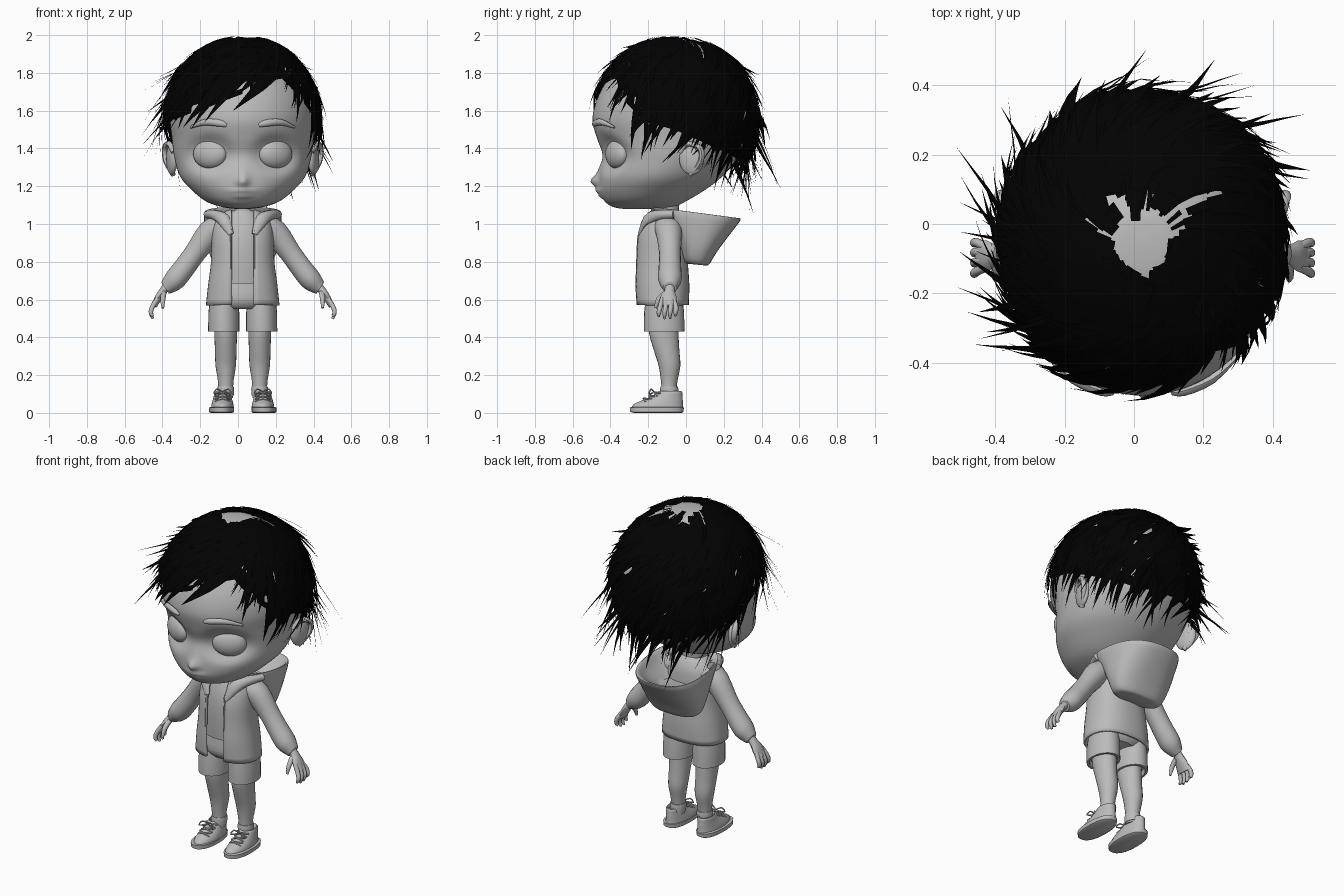
import bpy, bmesh, random
from math import sin, cos, pi, radians, asin, exp
from mathutils import Vector, Matrix

random.seed(4)
if "Cube" in bpy.data.objects:
    bpy.data.objects.remove(bpy.data.objects["Cube"], do_unlink=True)
CX = 0.025  # the body's centre line


def material(name, rgb):
    m = bpy.data.materials.new(name)
    m.use_nodes = True
    m.diffuse_color = (*rgb, 1)
    m.node_tree.nodes["Principled BSDF"].inputs["Base Color"].default_value = (*rgb, 1)
    return m


GREY = material("plain grey", (0.5, 0.5, 0.5))
BLACK = material("black hair", (0.0005, 0.0005, 0.0005))


def make(name, verts, faces, mat=GREY, mirror=False, angle=45, fix=True):
    me = bpy.data.meshes.new(name)
    me.from_pydata([tuple(v) for v in verts], [], faces)
    if fix:
        bm = bmesh.new()
        bm.from_mesh(me)
        bmesh.ops.recalc_face_normals(bm, faces=bm.faces)
        bm.to_mesh(me)
        bm.free()
    me.materials.append(mat)
    me.shade_smooth()
    me.set_sharp_from_angle(angle=radians(angle))
    ob = bpy.data.objects.new(name, me)
    ob.location.x = CX
    bpy.context.scene.collection.objects.link(ob)
    if mirror:
        ob.modifiers.new("Mirror", "MIRROR").use_mirror_merge = False
    return ob


def spline(rows, k):
    """Smooth rows of numbers, k steps between neighbours."""
    out, last = [], len(rows) - 1
    for i in range(last):
        quad = list(zip(rows[max(i - 1, 0)], rows[i], rows[i + 1], rows[min(i + 2, last)]))
        for j in range(k):
            t = j / k
            out.append([0.5 * (2 * b + (c - a) * t + (2 * a - 5 * b + 4 * c - d) * t * t
                               + (3 * b - a - 3 * c + d) * t ** 3) for a, b, c, d in quad])
    return out + [list(rows[-1])]


def bridge(rings, closed=True, caps=True):
    n = len(rings[0])
    faces = [(i * n + j, i * n + (j + 1) % n, (i + 1) * n + (j + 1) % n, (i + 1) * n + j)
             for i in range(len(rings) - 1) for j in range(n if closed else n - 1)]
    if caps:
        faces += [tuple(range(n)), tuple(range(len(rings) * n - n, len(rings) * n))]
    return [v for r in rings for v in r], faces


def loft(name, rows, k=2, n=24, x=0, gap=0, power=1, **kw):
    """Level rings: z, half width, front y, back y, optional tilt."""
    rings = []
    for z, hw, yf, yb, *tilt in spline(rows, k):
        a0 = asin(min(1, gap / hw) ** (1 / power))
        ring = []
        for j in range(n):
            a = a0 + (2 * pi - 2 * a0) * j / (n - 1 if gap else n)
            s, c = sin(a), cos(a)
            s, c = (abs(s) ** power * (1 if s > 0 else -1), abs(c) ** power * (1 if c > 0 else -1))
            dy = -c * (yb - yf) / 2
            ring.append(Vector((x + s * hw, (yf + yb) / 2 + dy, z + (tilt[0] * dy if tilt else 0))))
        rings.append(ring)
    return make(name, *bridge(rings, not gap, not gap), **kw)


def tube_data(rows, k=3, n=12):
    """Rings across a path: x, y, z, radius along y, other radius."""
    pts, rings = spline(rows, k), []
    for i, (x, y, z, ra, rb) in enumerate(pts):
        t = (Vector(pts[min(i + 1, len(pts) - 1)][:3]) - Vector(pts[max(i - 1, 0)][:3])).normalized()
        u = Vector((0, 1, 0)) - t * t.y
        u = u.normalized() if u.length > 0.05 else Vector((1, 0, 0))
        v = t.cross(u)
        rings.append([Vector((x, y, z)) + u * ra * cos(2 * pi * j / n) + v * rb * sin(2 * pi * j / n)
                      for j in range(n)])
    return bridge(rings)


def tubes(name, paths, n=8, **kw):
    verts, faces = [], []
    for p in paths:
        v, f = tube_data(p, n=n)
        faces += [tuple(i + len(verts) for i in q) for q in f]
        verts += v
    return make(name, verts, faces, mirror=True, **kw)


def ball(name, at, size, turn):
    bm = bmesh.new()
    mat = Matrix.Translation(at) @ Matrix.Rotation(radians(turn), 4, "Z") @ Matrix.Diagonal((*size, 1))
    bmesh.ops.create_uvsphere(bm, u_segments=24, v_segments=16, radius=1, matrix=mat)
    bm.verts.ensure_lookup_table()
    verts, faces = [v.co.copy() for v in bm.verts], [[v.index for v in f.verts] for f in bm.faces]
    bm.free()
    return make(name, verts, faces, mirror=True)


# Head, with sockets, nose and lips pushed into the surface
head = loft("head", [(1.08, .04, -.33, -.1), (1.09, .11, -.385, -.06), (1.12, .195, -.43, 0),
                     (1.18, .27, -.458, .1), (1.25, .33, -.46, .19), (1.35, .362, -.452, .28),
                     (1.45, .375, -.472, .33), (1.55, .385, -.495, .34), (1.65, .38, -.475, .33),
                     (1.75, .345, -.425, .29), (1.85, .28, -.345, .21), (1.92, .2, -.25, .12),
                     (1.965, .1, -.16, .04), (1.975, .02, -.08, -.04)], k=6, n=96)


def bump(v, x, z, sx, sz, sharp=1):
    return exp(-(((abs(v.x) - x) / sx) ** 2 + ((v.z - z) / sz) ** 2) ** sharp)


for vert in head.data.vertices:
    v = vert.co
    if v.y < -0.1:
        v.y += (.042 * bump(v, .173, 1.37, .115, .092, 2) - .036 * bump(v, 0, 1.225, .03, .03)
                - .012 * bump(v, 0, 1.26, .022, .06)
                - .018 * bump(v, 0, 1.175, .06, .014) - .015 * bump(v, 0, 1.148, .05, .012)
                + .012 * bump(v, 0, 1.37, .07, .06))
ball("eyes", (.173, -.365, 1.37), (.097, .05, .077), 27)
ball("ears", (.375, .03, 1.345), (.026, .068, .085), -14)
tubes("ear_rims", [[(.365, -.03, 1.38, .014, .014), (.39, .01, 1.425, .016, .016), (.412, .075, 1.4, .016, .016),
                    (.405, .078, 1.33, .015, .015), (.368, .02, 1.262, .014, .014)]])
tubes("eyebrows", [[(.085, -.486, 1.522, .008, .008), (.12, -.482, 1.533, .014, .018),
                    (.2, -.447, 1.539, .014, .017), (.275, -.38, 1.512, .006, .006)]])
loft("neck", [(1.0, .08, -.2, -.03), (1.06, .068, -.185, -.04), (1.13, .07, -.19, -.03)])

# Clothes on the torso
loft("shirt", [(.685, .145, -.238, -.02), (.8, .14, -.245, -.02), (.93, .135, -.24, -.02),
               (1.02, .11, -.215, -.03), (1.07, .075, -.19, -.04)])
jacket = loft("jacket", [(.57, .195, -.265, .015), (.68, .183, -.272, .018), (.8, .168, -.268, .01),
                         (.92, .165, -.262, .008), (1.0, .155, -.238, 0), (1.05, .12, -.215, -.02),
                         (1.075, .085, -.19, -.04)], k=3, n=40, gap=.06, power=.85)
jacket.modifiers.new("Cloth", "SOLIDIFY").thickness = 0.012
tubes("jacket_front_edges", [[(.062, -.25, .575, .007, .005), (.062, -.258, .7, .007, .005),
                              (.062, -.252, .92, .007, .005), (.06, -.235, .98, .007, .005)]])
loft("hood", [(.785, .12, .0, .11, -.1), (.8, .155, -.02, .125, -.15), (.87, .185, -.045, .165, -.15),
              (.96, .2, -.1, .225, -.15), (1.05, .205, -.18, .288, -.13), (1.055, .19, -.165, .272, -.13),
              (1.0, .16, -.1, .21, -.1), (.93, .1, -.06, .13, 0)], k=3, n=40, power=.8)
tubes("collar_flaps", [[(.17, -.06, 1.05, .04, .025), (.14, -.15, 1.045, .03, .028),
                        (.1, -.21, 1.02, .02, .034), (.062, -.245, .945, .01, .015)]], n=12)
tubes("sleeves", [[(.11, -.1, .99, .075, .06), (.17, -.09, .955, .07, .07), (.25, -.085, .85, .058, .058),
                   (.308, -.085, .77, .06, .058), (.36, -.085, .705, .062, .058),
                   (.4, -.085, .668, .042, .042), (.41, -.085, .66, .038, .034)]], n=18)

# Hands
fingers = [[(.455 - abs(y + .1) * .1, y * .7 - .03, .605, .012, .013), (.479, y, .56, .013, .013),
            (.486, y * 1.05, .53, .012, .012), (.476, y * 1.05, z, .006, .007)]
           for y, z in ((-.137, .51), (-.108, .498), (-.08, .5), (-.053, .515))]
thumb = [(.418, -.105, .635, .015, .015), (.423, -.145, .6, .014, .014), (.423, -.162, .555, .007, .007)]
palm = [(.39, -.085, .685, .026, .024), (.422, -.087, .645, .028, .022), (.446, -.092, .61, .044, .02),
        (.47, -.094, .565, .047, .016)]
tubes("hands", [palm, thumb] + fingers, n=10)

# Shorts, legs and shoes
loft("shorts_seat", [(.73, .14, -.222, -.015), (.64, .165, -.232, -.005), (.585, .165, -.23, -.005),
                     (.55, .12, -.2, -.03)])
loft("shorts_legs", [(.63, .07, -.21, -.02), (.53, .082, -.222, -.01), (.43, .083, -.222, -.008),
                     (.43, .07, -.205, -.025), (.46, .065, -.2, -.03)], k=1, x=.1, mirror=True)
loft("legs", [(.5, .06, -.195, -.04), (.42, .06, -.195, -.04), (.33, .057, -.17, -.035),
              (.25, .054, -.145, -.03), (.18, .043, -.134, -.043), (.13, .039, -.13, -.05),
              (.08, .039, -.13, -.05)], k=3, x=.09, mirror=True)
loft("socks", [(.09, .042, -.134, -.044), (.125, .045, -.138, -.04), (.14, .042, -.134, -.043),
               (.14, .036, -.12, -.05)], k=1, x=.09, mirror=True)
loft("soles", [(0, .058, -.275, -.022), (.005, .066, -.296, -.014), (.028, .066, -.298, -.011),
               (.031, .06, -.285, -.02)], k=1, n=32, x=.112, power=.85, mirror=True)
loft("shoes", [(.028, .06, -.288, -.015), (.045, .058, -.278, -.017), (.067, .052, -.232, -.017),
               (.09, .046, -.18, -.019), (.11, .043, -.15, -.02), (.115, .036, -.142, -.028),
               (.1, .03, -.135, -.04)], n=32, x=.107, mirror=True)
laces = []
for y, z in ((-.225, .073), (-.195, .088), (-.165, .104)):
    for s in (-1, 1):
        laces.append([(.107 - s * .038, y + .012, z - .014, .005, .005), (.107, y, z + .004, .005, .005),
                      (.107 + s * .038, y + .028, z, .005, .005)])
for s in (-1, 1):
    laces.append([(.107, -.17, .112, .004, .004), (.107 + s * .03, -.185, .126, .004, .004),
                  (.107 + s * .045, -.195, .102, .004, .004), (.107 + s * .01, -.175, .106, .004, .004)])
tubes("laces", laces, n=6)

# Hair: a patchy base under swirling tapered locks
MID = Vector((0, -.06, 1.555))
LINE = [(-180, 130), (-150, 130), (-120, 118), (-90, 100), (-60, 98), (-30, 90), (0, 78), (35, 64),
        (52, 84), (70, 100), (90, 106), (120, 120), (150, 130), (180, 130)]


def hairline(az):
    az = (az + 180) % 360 - 180
    for (a, p), (b, q) in zip(LINE, LINE[1:]):
        if a <= az <= b:
            return p + (q - p) * (az - a) / (b - a)


def scalp(az, polar, scale):
    a, p = radians(az), radians(polar)
    return MID + Vector((.42 * sin(p) * sin(a), -.45 * sin(p) * cos(a), .44 * cos(p))) * scale


base = [[scalp(a, 13 + (hairline(a) * .92 - 13) * t / 14, .975) for a in range(-180, 180, 6)] for t in range(15)]
verts, faces = bridge(base, caps=False)
make("hair_base", verts, [f for f in faces if random.random() > (.5 if f[0] < 120 else .2)], mat=BLACK)

verts, faces = [], []
U = random.uniform


def lock(az, reach, length, swirl, width, lift, scale):
    """A flat tapered lock that ends near the hairline and curls away from the head."""
    end = hairline(az) * reach
    start = max(U(9, 26), end - length)
    pts = []
    for i in range(8):
        t = i / 7
        rise = scale + lift * max(0, t - .4) ** 2 * 2.8
        pts.append((scalp(az + swirl * (1 - t), start + (end - start) * t, rise), t))
    first = len(verts)
    for i, (p, t) in enumerate(pts):
        along = pts[min(i + 1, 7)][0] - pts[max(i - 1, 0)][0]
        side = along.cross(p - MID).normalized() * width * min(1, .6 + t, 1.9 * (1 - t) + .01)
        verts.extend((p - side, p + side))
    faces.extend((first + 2 * i, first + 2 * i + 1, first + 2 * i + 3, first + 2 * i + 2) for i in range(7))


for i in range(300):
    az = i * 137.508 % 360 - 180
    rear = abs(az) > 100
    swirl = 22 if 30 < az < 100 else 48
    lock(az, U(.45, 1.05), U(40, 70), swirl * U(.5, 1.4), U(.016, .042), U(0, .16 if rear else .07), U(.98, 1.015))
# Loose spikes: temple, nape, swept side and cheek
for low, high, reach, lift, count in ((30, 90, (1.0, 1.3), .04, 24), (110, 250, (.88, 1.1), .55, 55),
                                      (-110, -45, (.62, 1.05), .38, 26), (85, 130, (.9, 1.1), .15, 14)):
    for i in range(count):
        lock(U(low, high), U(*reach), U(35, 55), U(5, 45), U(.01, .024), lift * U(.15, 1), 1)
make("hair_locks", verts, faces, mat=BLACK, fix=False)
